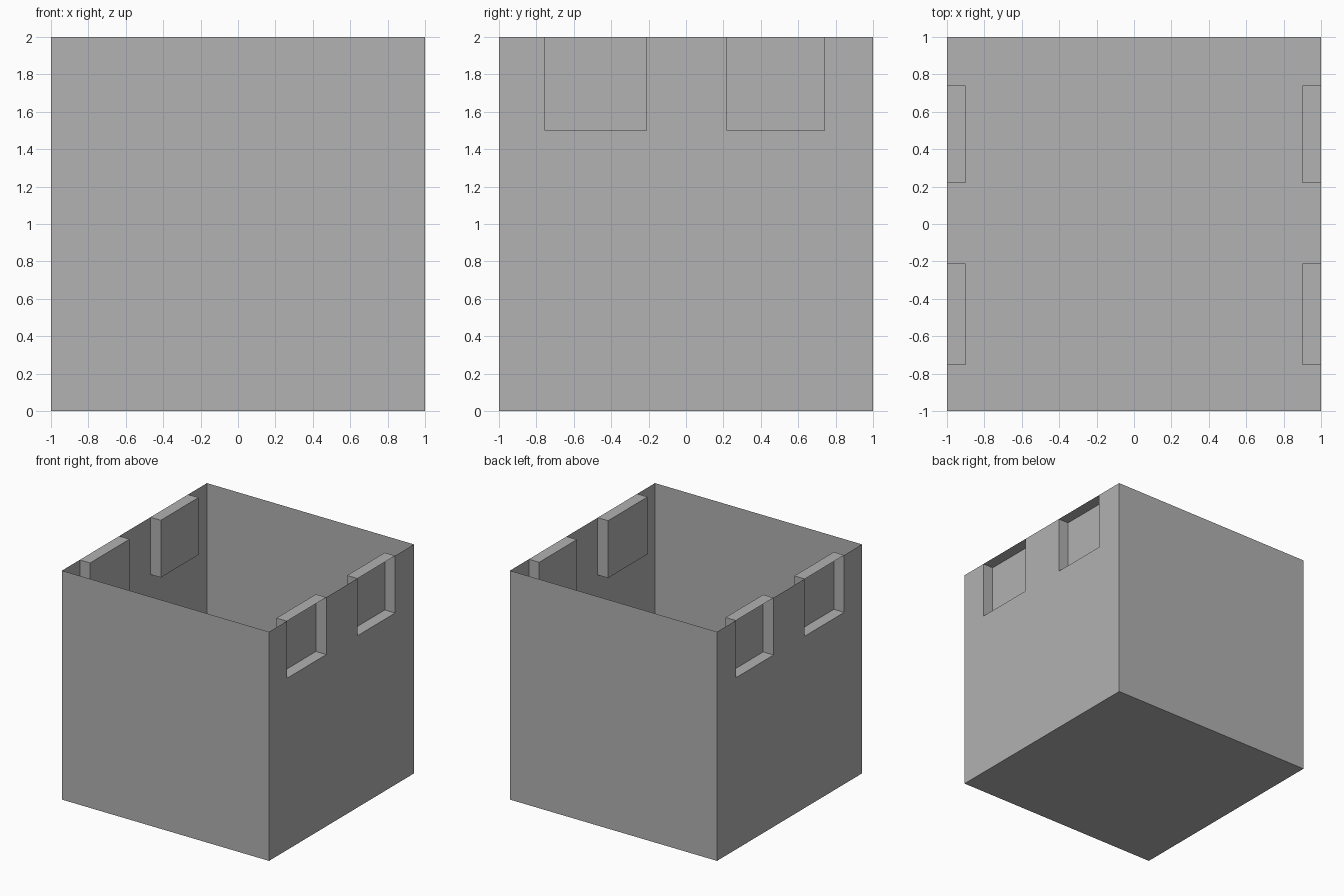
import bpy
import bmesh
from mathutils import Vector

default_cube = bpy.data.objects.get("Cube")
if default_cube:
    bpy.data.objects.remove(default_cube, do_unlink=True)

GREY = (0.445, 0.445, 0.445, 1)
POCKETS = [(-0.755, -0.21), (0.22, 0.74)]   # spans along y
POCKET_BOTTOM = 1.5
POCKET_DEPTH = 0.1

grey = bpy.data.materials.new("plain_grey")
grey.use_nodes = True
grey.diffuse_color = GREY
grey.node_tree.nodes["Principled BSDF"].inputs["Base Color"].default_value = GREY

# Thin-walled box, open at the top
bm = bmesh.new()
bmesh.ops.create_cube(bm, size=2)
bmesh.ops.translate(bm, verts=bm.verts, vec=(0, 0, 1))
bm.normal_update()
lid = [f for f in bm.faces if f.normal.z > 0.5]
bmesh.ops.delete(bm, geom=lid, context='FACES')


def side_walls():
    return [f for f in bm.faces if abs(f.normal.x) > 0.5]


def cut_side_walls(point, normal):
    walls = side_walls()
    edges = {e for f in walls for e in f.edges}
    verts = {v for f in walls for v in f.verts}
    bmesh.ops.bisect_plane(bm, geom=list(verts) + list(edges) + walls,
                           plane_co=point, plane_no=normal)
    bm.normal_update()


# Mark out the pockets on both side walls
cut_side_walls((0, 0, POCKET_BOTTOM), (0, 0, 1))
for span in POCKETS:
    for y in span:
        cut_side_walls((0, y, 0), (0, 1, 0))


def in_pocket(face):
    c = face.calc_center_median()
    return c.z > POCKET_BOTTOM and any(a < c.y < b for a, b in POCKETS)


# Push the pockets inward, leaving a closed cap on top of each
panels = [f for f in side_walls() if in_pocket(f)]
pushed = bmesh.ops.extrude_discrete_faces(bm, faces=panels)["faces"]
for face in pushed:
    inward = -1 if face.calc_center_median().x > 0 else 1
    bmesh.ops.translate(bm, verts=face.verts,
                        vec=Vector((inward * POCKET_DEPTH, 0, 0)))

# Merge the coplanar wall pieces
bm.normal_update()
bmesh.ops.dissolve_limit(bm, angle_limit=0.01, verts=bm.verts, edges=bm.edges)

mesh = bpy.data.meshes.new("open_box")
bm.to_mesh(mesh)
bm.free()
mesh.materials.append(grey)
box = bpy.data.objects.new("open_box", mesh)
bpy.context.collection.objects.link(box)
